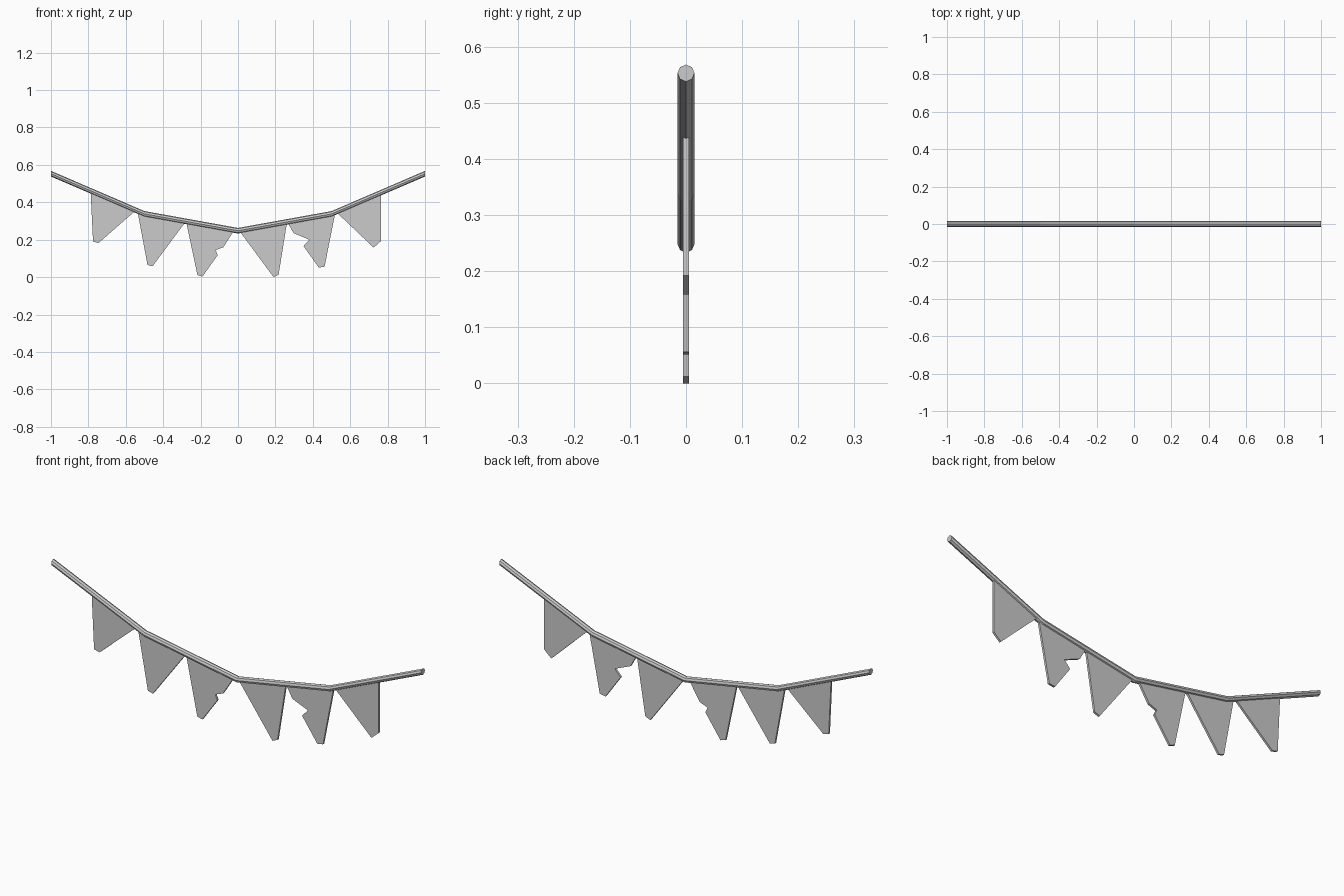
import bpy, bmesh, math

if "Cube" in bpy.data.objects:
    bpy.data.objects.remove(bpy.data.objects["Cube"])

def finish(bm, name):
    bmesh.ops.recalc_face_normals(bm, faces=bm.faces)
    me = bpy.data.meshes.new(name)
    bm.to_mesh(me)
    bm.free()
    ob = bpy.data.objects.new(name, me)
    bpy.context.collection.objects.link(ob)
    return ob

# Sagging rope: eight-sided tube with upright rings
def rope(path, r=0.015, sides=8):
    bm = bmesh.new()
    rings = []
    for x, z in path:
        rings.append([bm.verts.new((x, r * math.cos(math.tau * i / sides),
                                    z + r * math.sin(math.tau * i / sides)))
                      for i in range(sides)])
    for a, b in zip(rings, rings[1:]):
        for i in range(sides):
            j = (i + 1) % sides
            bm.faces.new((a[i], a[j], b[j], b[i]))
    bm.faces.new(rings[0])
    bm.faces.new(rings[-1])
    return finish(bm, "rope")

# Pennant: thin extruded outline; first and last points tuck into the rope
def pennant(name, pts, half=0.005):
    bm = bmesh.new()
    n = len(pts)
    vs = [bm.verts.new((x, -half, z + (0.012 if i in (0, n - 1) else 0)))
          for i, (x, z) in enumerate(pts)]
    face = bm.faces.new(vs)
    res = bmesh.ops.extrude_face_region(bm, geom=[face], use_keep_orig=True)
    for v in res["geom"]:
        if isinstance(v, bmesh.types.BMVert):
            v.co.y = half
    return finish(bm, name)

rope([(-1, 0.553), (-0.5, 0.338), (0, 0.248), (0.5, 0.338), (1, 0.553)])

# Six pennants, two of them torn
flags = [
    [(-0.788, 0.447), (-0.775, 0.19), (-0.746, 0.182), (-0.548, 0.343)],
    [(-0.537, 0.338), (-0.484, 0.065), (-0.457, 0.058), (-0.28, 0.284)],
    [(-0.277, 0.283), (-0.217, 0.011), (-0.19, 0.003), (-0.108, 0.118),
     (-0.12, 0.144), (-0.078, 0.16), (-0.022, 0.236)],
    [(0.008, 0.234), (0.19, 0.0), (0.217, 0.012), (0.262, 0.281)],
    [(0.265, 0.281), (0.297, 0.235), (0.381, 0.2), (0.35, 0.166),
     (0.432, 0.051), (0.463, 0.056), (0.52, 0.332)],
    [(0.527, 0.334), (0.725, 0.158), (0.764, 0.192), (0.764, 0.437)],
]
for i, pts in enumerate(flags):
    pennant(f"pennant_{i + 1}", pts)
